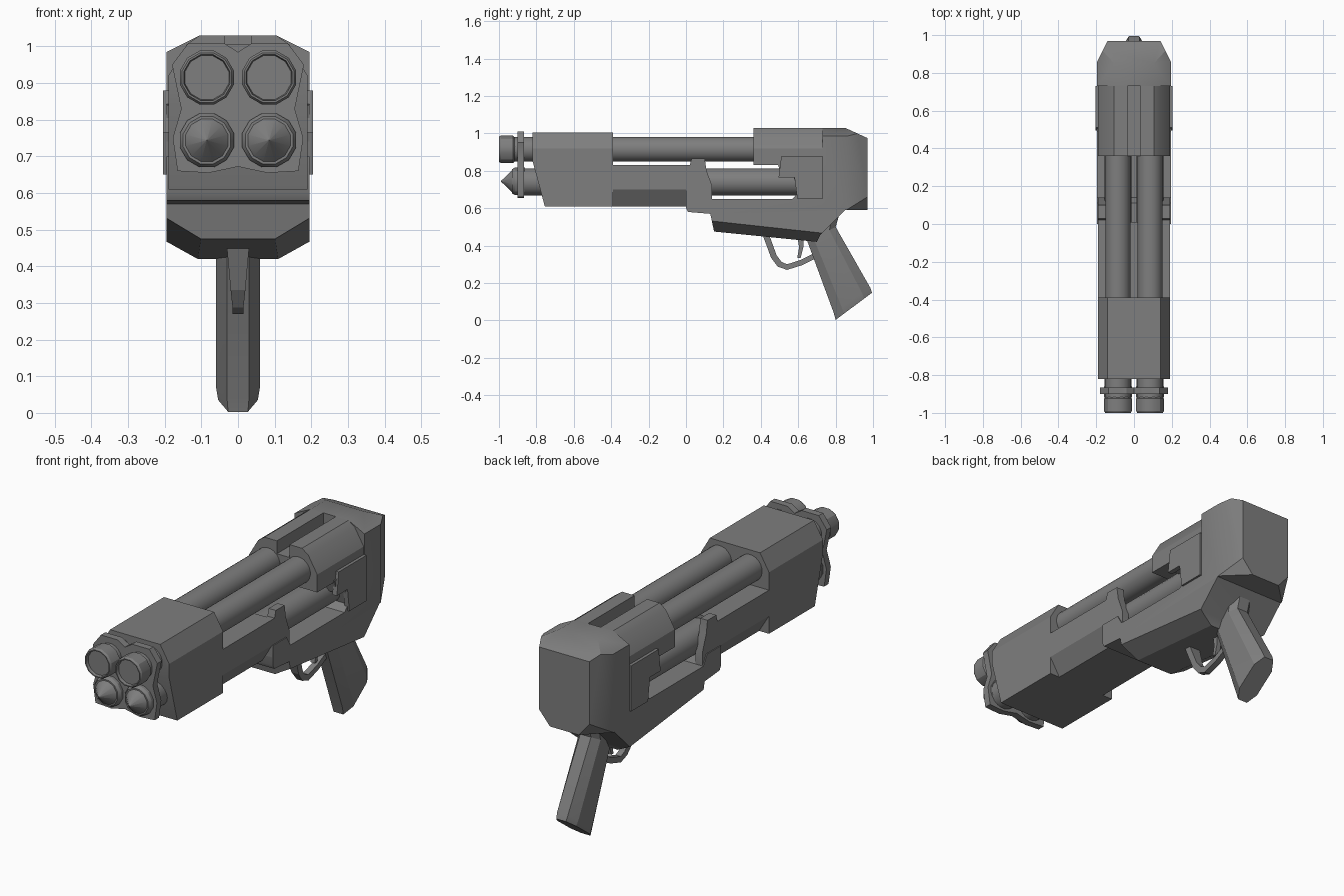
import bpy, bmesh, math
from mathutils import Vector

if "Cube" in bpy.data.objects:
    bpy.data.objects.remove(bpy.data.objects["Cube"])

GREY = (0.21, 0.21, 0.21, 1)
metal = bpy.data.materials.new("gunmetal grey")
metal.use_nodes = True
metal.diffuse_color = GREY
bsdf = metal.node_tree.nodes["Principled BSDF"]
bsdf.inputs["Base Color"].default_value = GREY
bsdf.inputs["Roughness"].default_value = 0.6


def finish(name, bm, angle=30):
    bmesh.ops.recalc_face_normals(bm, faces=bm.faces[:])
    mesh = bpy.data.meshes.new(name)
    bm.to_mesh(mesh)
    bm.free()
    ob = bpy.data.objects.new(name, mesh)
    bpy.context.collection.objects.link(ob)
    mesh.materials.append(metal)
    bpy.ops.object.select_all(action='DESELECT')
    ob.select_set(True)
    bpy.context.view_layer.objects.active = ob
    bpy.ops.object.shade_smooth_by_angle(angle=math.radians(angle))
    return ob


def loft(bm, rings):
    """Skin a list of closed rings and cap both ends."""
    rows = [[bm.verts.new(p) for p in r] for r in rings]
    n = len(rows[0])
    for a, b in zip(rows, rows[1:]):
        for i in range(n):
            bm.faces.new((a[i], a[(i + 1) % n], b[(i + 1) % n], b[i]))
    bm.faces.new(rows[0])
    bm.faces.new(rows[-1][::-1])


def prism(name, pts, lo, hi, axis, cuts=()):
    """Extrude an outline: (y, z) along x, or (x, z) along y; then plane cuts."""
    place = (lambda p, t: (t, p[0], p[1])) if axis == 'x' else (lambda p, t: (p[0], t, p[1]))
    bm = bmesh.new()
    loft(bm, [[place(p, t) for p in pts] for t in (lo, hi)])
    bmesh.ops.recalc_face_normals(bm, faces=bm.faces[:])
    if cuts:
        bmesh.ops.triangulate(bm, faces=bm.faces[:])
    for tri in cuts:
        for side in (1, -1):
            a, b, c = (Vector((side * p[0], p[1], p[2])) for p in tri)
            no = (b - a).cross(c - a)
            if no.x * side < 0:
                no.negate()
            geom = bm.verts[:] + bm.edges[:] + bm.faces[:]
            bmesh.ops.bisect_plane(bm, geom=geom, dist=1e-5, plane_co=a,
                                   plane_no=no, clear_outer=True)
            rim = [e for e in bm.edges if e.is_boundary]
            bmesh.ops.holes_fill(bm, edges=rim, sides=0)
    if cuts:
        bmesh.ops.dissolve_limit(bm, angle_limit=0.01, verts=bm.verts[:], edges=bm.edges[:])
    return finish(name, bm)


def mirrored(half):
    return half + [(-x, z) for x, z in reversed(half) if x > 0]


def lathe(name, x, z, profile, sides):
    """Turn (radius, y) points around an axis parallel to y."""
    bm = bmesh.new()
    loft(bm, [[(x + r * math.cos(a), y, z + r * math.sin(a))
               for a in [2 * math.pi * (i + 0.5) / sides for i in range(sides)]]
              for r, y in profile])
    return finish(name, bm)


# Receiver with tapered rear cap
prism("receiver",
      [(0, .70), (0, .60), (.01, .58), (.13, .57), (.15, .475), (.70, .42), (.72, .46),
       (.85, .59), (.97, .59), (.97, .975), (.85, 1.03), (.73, 1.03), (.73, .88),
       (.49, .84), (.51, .77), (.575, .77), (.60, .68), (.57, .65), (.14, .65), (.11, .70)],
      -.195, .195, 'x',
      [((.195, .15, .53), (.195, .70, .47), (.11, .70, .42)),
       ((.195, .86, .6), (.14, .97, .6), (.14, .97, .8)),
       ((.105, .8, 1.03), (.105, .9, 1.03), (.195, .8, .985)),
       ((.195, .86, .592), (.14, .97, .66), (.08, .97, .59))])

# Housing over the rear of the upper barrels, with a central groove
prism("barrel_housing",
      mirrored([(0, .965), (.035, .965), (.035, 1.03), (.105, 1.03), (.14, 1.005),
                (.19, .92), (.19, .83), (0, .83)]),
      .36, .735, 'y')

# Front shroud with raked lower face
prism("front_shroud",
      [(-.39, 1.005), (-.82, 1.005), (-.82, .85), (-.755, .61), (-.39, .61)],
      -.19, .19, 'x',
      [((.14, 0, 1.005), (.14, 1, 1.005), (.19, 0, .92))])

# Fore-end with chamfered underside
prism("fore_end",
      mirrored([(.19, .83), (.19, .70), (.135, .61)]), -.40, .01, 'y')

for side, label in ((1, "left"), (-1, "right")):
    def span(a, b):
        return sorted((side * a, side * b))

    # Raised lug where the fore-end meets the receiver
    prism(label + "_lug",
          [(0, .83), (.02, .83), (.03, .865), (.10, .865), (.11, .80), (.14, .72),
           (.14, .64), (0, .64)], *span(.15, .19), 'x')
    # Side plate
    prism(label + "_side_plate",
          [(.51, .88), (.73, .88), (.73, .65), (.595, .65), (.58, .765), (.495, .765)],
          *span(.18, .205), 'x')
    # Barrels and muzzles
    x = side * .085
    lathe(label + "_upper_barrel", x, .915, [(.067, -.95), (.067, .5)], 20)
    lathe(label + "_lower_barrel", x, .74, [(.073, -.88), (.073, .60)], 20)
    lathe(label + "_upper_muzzle", x, .915,
          [(.062, -.985), (.065, -1), (.07, -1), (.076, -.99), (.076, -.925), (.066, -.915)], 12)
    lathe(label + "_lower_tip", x, .744,
          [(.001, -.99), (.06, -.93), (.067, -.93), (.076, -.915), (.076, -.86)], 12)

# Clamp plate joining the four muzzles
prism("muzzle_clamp",
      mirrored([(0, .985), (.04, 1.01), (.135, 1.01), (.18, .95), (.155, .83), (.178, .75),
                (.165, .66), (.08, .655), (0, .672)]), -.90, -.865, 'y')

# Pistol grip, octagonal in section
bm = bmesh.new()
SECTION = [(-.03, 0), (.03, 0), (.06, .22), (.06, .78), (.03, 1), (-.03, 1), (-.06, .78), (-.06, .22)]
rings = []
for front, back, w in (((.62, .48), (.83, .60), 1), ((.65, .42), (.80, .50), 1),
                       ((.79, .04), (.985, .175), 1), ((.80, .003), (.995, .148), .9)):
    rings.append([(x * w, front[0] + (back[0] - front[0]) * t,
                   front[1] + (back[1] - front[1]) * t) for x, t in SECTION])
loft(bm, rings)
finish("grip", bm, 20)


def strap(name, path):
    """Flat bar along (y, z, half width, thickness vector) stations."""
    bm = bmesh.new()
    loft(bm, [[(-w, y, z), (w, y, z), (w, y + dy, z + dz), (-w, y + dy, z + dz)]
              for y, z, w, dy, dz in path])
    finish(name, bm, 15)


# Trigger guard and trigger
strap("trigger_guard", [(.405, .47, .032, .035, 0), (.455, .335, .02, .03, .012),
                        (.49, .288, .015, .02, .026), (.54, .27, .015, 0, .03),
                        (.62, .295, .015, -.008, .028), (.70, .335, .015, -.008, .028)])
strap("trigger", [(.595, .45, .012, .035, 0), (.605, .39, .012, .022, 0),
                  (.595, .335, .012, .018, 0)])
